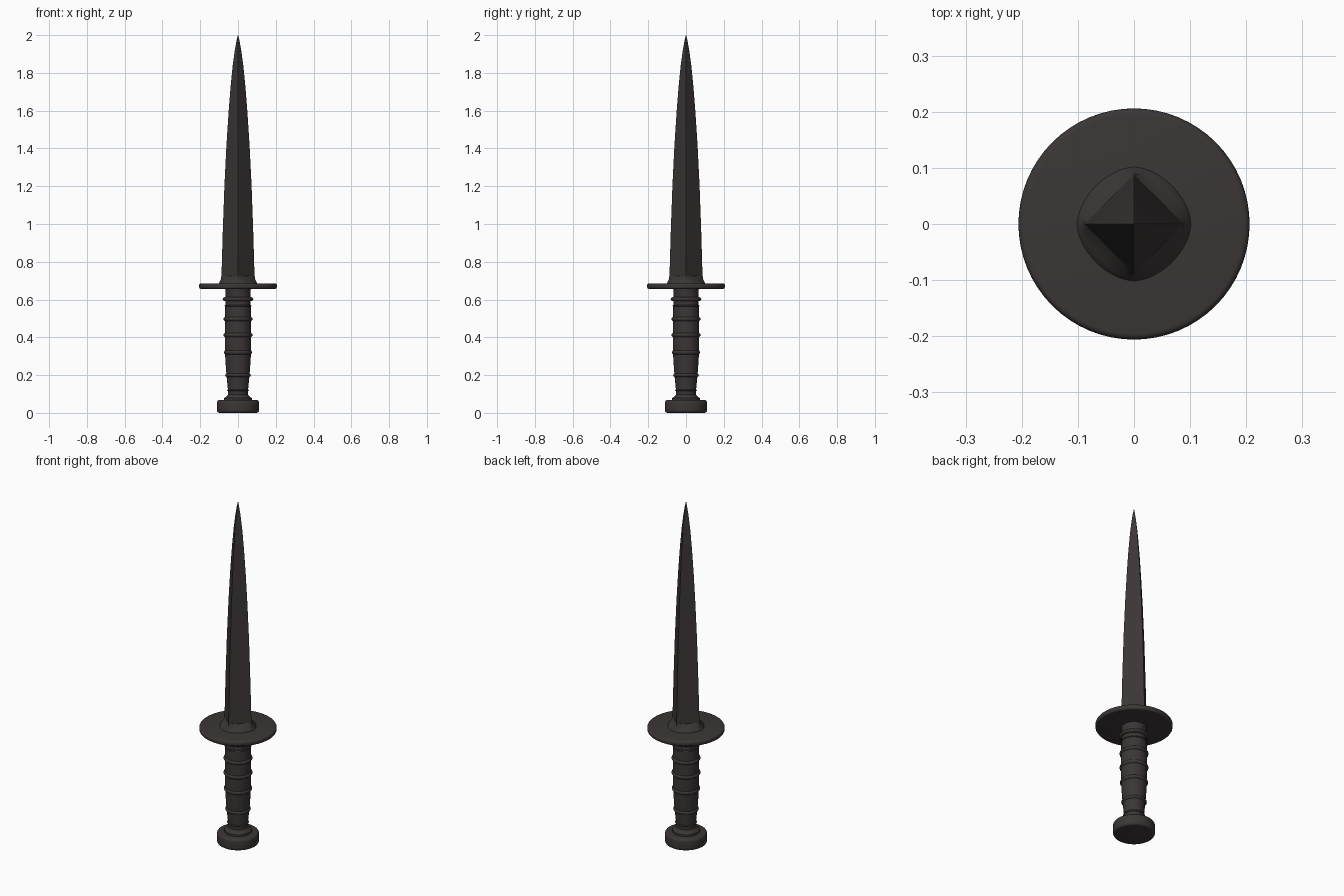
import bpy, bmesh
from math import sin, cos, pi, radians

cube = bpy.data.objects.get("Cube")
if cube:
    bpy.data.objects.remove(cube, do_unlink=True)

iron = bpy.data.materials.new("dark iron")
iron.use_nodes = True
COLOUR = (0.045, 0.037, 0.037, 1)
iron.diffuse_color = COLOUR
bsdf = iron.node_tree.nodes["Principled BSDF"]
bsdf.inputs["Base Color"].default_value = COLOUR
bsdf.inputs["Roughness"].default_value = 0.7


def circle(r, z, n=64):
    return [(r * cos(2 * pi * i / n), r * sin(2 * pi * i / n), z) for i in range(n)]


def diamond(r, z, n=64, power=1.0):
    """Superellipse ring: power 1 is a diamond, power 2 a circle."""
    pts = []
    for x, y, _ in circle(1, z, n):
        k = r / (abs(x) ** power + abs(y) ** power) ** (1 / power)
        pts.append((x * k, y * k, z))
    return pts


def loft(name, rings, angle=35):
    """Skin a stack of equal-sized rings, capped at both ends."""
    bm = bmesh.new()
    loops = [[bm.verts.new(p) for p in ring] for ring in rings]
    n = len(loops[0])
    for a, b in zip(loops, loops[1:]):
        for i in range(n):
            j = (i + 1) % n
            bm.faces.new((a[i], a[j], b[j], b[i]))
    bm.faces.new(loops[0][::-1])
    bm.faces.new(loops[-1])
    mesh = bpy.data.meshes.new(name)
    bm.to_mesh(mesh)
    bm.free()
    mesh.materials.append(iron)
    obj = bpy.data.objects.new(name, mesh)
    bpy.context.collection.objects.link(obj)
    bpy.ops.object.select_all(action='DESELECT')
    obj.select_set(True)
    bpy.context.view_layer.objects.active = obj
    bpy.ops.object.shade_smooth_by_angle(angle=radians(angle))
    return obj


def lathe(name, profile):
    return loft(name, [circle(r, z) for r, z in profile])


def disc(name, radius, z0, z1, bevel):
    """Flat disc with a rounded rim."""
    arc = [(sin(t * pi / 8), cos(t * pi / 8)) for t in range(5)]
    low = [(radius - bevel + bevel * s, z0 + bevel - bevel * c) for s, c in arc]
    high = [(r, z0 + z1 - z) for r, z in reversed(low)]
    return lathe(name, low + high)


# Pommel and its neck
disc("pommel", 0.112, 0.0, 0.068, 0.014)
lathe("pommel_neck", [(0.074, 0.06), (0.073, 0.078), (0.06, 0.088), (0.05, 0.1)])

# Tapered grip
lathe("grip", [(0.052, 0.08), (0.054, 0.13), (0.061, 0.2), (0.067, 0.28),
               (0.07, 0.36), (0.07, 0.5), (0.067, 0.58), (0.065, 0.64), (0.07, 0.665)])

# Raised rings around the grip: height, radius, half thickness
for i, (z, r, h) in enumerate([(0.12, 0.058, 0.007), (0.2, 0.068, 0.011),
                               (0.32, 0.075, 0.013), (0.412, 0.077, 0.013),
                               (0.497, 0.077, 0.013), (0.567, 0.071, 0.006),
                               (0.602, 0.081, 0.011)]):
    lathe(f"grip_ring_{i + 1}", [(r - 0.016 + 0.016 * cos(t * pi / 8), z + h * sin(t * pi / 8))
                                 for t in range(-4, 5)])

# Round guard
disc("guard", 0.206, 0.656, 0.686, 0.011)

# Swelling where the blade meets the guard
loft("blade_collar", [diamond(r, z, power=p) for r, z, p in
                      [(0.104, 0.68, 1.75), (0.1, 0.69, 1.7), (0.095, 0.698, 1.55),
                       (0.091, 0.708, 1.3), (0.088, 0.725, 1.0)]])

# Four-edged blade tapering to a point
loft("blade", [diamond(r, z, n=4) for r, z in
               [(0.089, 0.68), (0.087, 0.74), (0.081, 0.95), (0.072, 1.2), (0.061, 1.42),
                (0.05, 1.59), (0.039, 1.73), (0.028, 1.84), (0.017, 1.92),
                (0.008, 1.97), (0.001, 2.0)]], angle=30)
